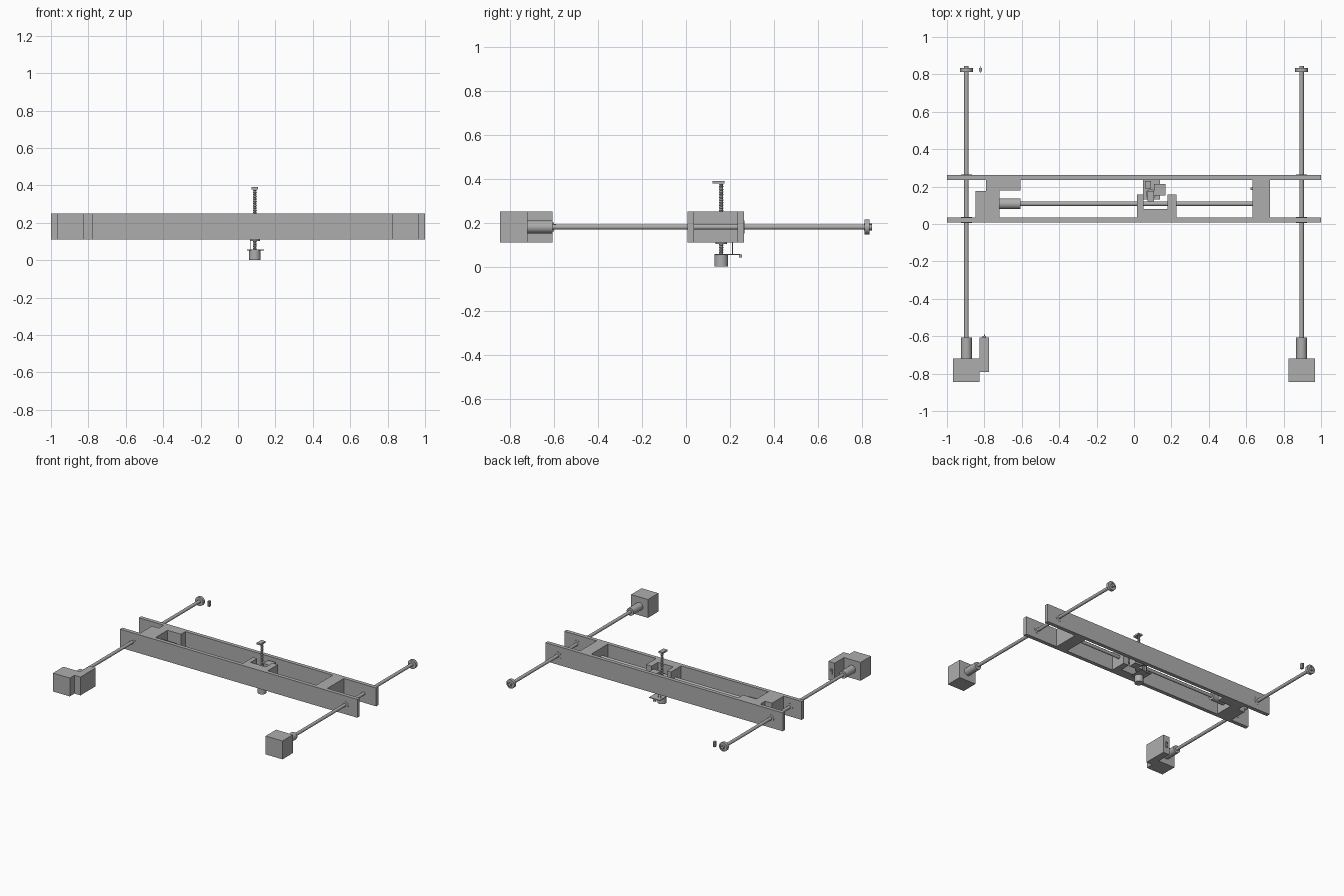
import bpy, bmesh, math
from mathutils import Matrix, Vector

old = bpy.data.objects.get("Cube")
if old:
    bpy.data.objects.remove(old, do_unlink=True)

grey = bpy.data.materials.new("plain grey")
grey.use_nodes = True
grey.diffuse_color = (0.42, 0.42, 0.42, 1)
grey.node_tree.nodes["Principled BSDF"].inputs["Base Color"].default_value = grey.diffuse_color

LOW, HIGH, MID = 0.11, 0.25, 0.18      # frame bottom, top and axle height
FRONT, BACK = 0.036, 0.234             # inner faces of the two beams


def finish(bm, name, smooth=False):
    bmesh.ops.recalc_face_normals(bm, faces=bm.faces)
    mesh = bpy.data.meshes.new(name)
    bm.to_mesh(mesh)
    bm.free()
    mesh.materials.append(grey)
    ob = bpy.data.objects.new(name, mesh)
    bpy.context.collection.objects.link(ob)
    if smooth:
        bpy.ops.object.select_all(action='DESELECT')
        ob.select_set(True)
        bpy.context.view_layer.objects.active = ob
        bpy.ops.object.shade_smooth_by_angle(angle=math.radians(35))
    return ob


def prism(name, outline, z0=LOW, z1=HIGH):
    """Extrude an outline in the ground plane upwards."""
    bm = bmesh.new()
    face = bm.faces.new([bm.verts.new((x, y, z0)) for x, y in outline])
    top = bmesh.ops.extrude_face_region(bm, geom=[face])["geom"]
    verts = [v for v in top if isinstance(v, bmesh.types.BMVert)]
    bmesh.ops.translate(bm, verts=verts, vec=(0, 0, z1 - z0))
    return finish(bm, name)


def box(name, x0, x1, y0, y1, z0=LOW, z1=HIGH):
    return prism(name, [(x0, y0), (x1, y0), (x1, y1), (x0, y1)], z0, z1)


def lathe(name, axis, origin, profile, sides=32):
    """Turn (radius, distance) points around an axis through the origin point."""
    turn = Vector((0, 0, 1)).rotation_difference(Vector(axis)).to_matrix().to_4x4()
    place = Matrix.Translation(origin) @ turn
    bm = bmesh.new()
    rings = []
    for r, d in profile:
        rings.append([bm.verts.new(place @ Vector((r * math.cos(a), r * math.sin(a), d)))
                      for a in (2 * math.pi * i / sides for i in range(sides))])
    for a, b in zip(rings, rings[1:]):
        for i in range(sides):
            j = (i + 1) % sides
            bm.faces.new((a[i], a[j], b[j], b[i]))
    bm.faces.new(rings[0])
    bm.faces.new(rings[-1])
    return finish(bm, name, True)


def rod(name, axis, origin, r, d0, d1):
    return lathe(name, axis, origin, [(r, d0), (r, d1)])


# Long twin beams
box("front_beam", -1, 1, 0.007, FRONT)
box("back_beam", -1, 1, BACK, 0.263)

# Side drives: motor, coupling, axle, end bearing and beam nuts
for side, s in (("right", -1), ("left", 1)):
    x = s * 0.896
    at = (x, 0, MID)
    box(side + "_motor", x - 0.071, x + 0.071, -0.846, -0.72)
    rod(side + "_coupling", (0, 1, 0), at, 0.029, -0.72, -0.607)
    rod(side + "_axle", (0, 1, 0), at, 0.012, -0.61, 0.846)
    lathe(side + "_end_bearing", (0, 1, 0), at,
          [(0.012, 0.80 + 0.012), (0.034, 0.812), (0.034, 0.834),
           (0.024, 0.834), (0.024, 0.831), (0.012, 0.831)])
    for label, y0, y1 in (("front", 0.006, FRONT), ("back", BACK, 0.264)):
        rod(side + "_" + label + "_nut", (0, 1, 0), at, 0.029, y0, y1 + 0.001)

# Bracket beside the right motor, with its limit switch
box("switch_bracket", -0.827, -0.774, -0.79, -0.607)
box("bracket_switch", -0.81, -0.792, -0.607, -0.60, 0.16, 0.20)
rod("bracket_switch_pin", (0, 1, 0), (-0.80, 0, 0.19), 0.003, -0.60, -0.59)

# Small loose switch near the right end bearing
box("end_switch", -0.829, -0.812, 0.815, 0.835, 0.16, 0.20)
for z in (0.167, 0.18, 0.193):
    rod("end_switch_pin", (0, 1, 0), (-0.82, 0, z), 0.002, 0.808, 0.846)

# Cross drive: stepped motor block, coupling, axle and far bearing block
prism("cross_motor_block", [(-0.848, FRONT), (-0.72, FRONT), (-0.72, 0.18), (-0.606, 0.18),
                            (-0.606, BACK), (-0.79, BACK), (-0.79, 0.176), (-0.848, 0.176)])
rod("cross_coupling", (1, 0, 0), (0, 0.108, MID), 0.029, -0.72, -0.607)
rod("cross_axle", (1, 0, 0), (0, 0.108, MID), 0.012, -0.61, 0.64)
box("far_bearing_block", 0.634, 0.728, FRONT, BACK)
box("far_switch", 0.622, 0.634, 0.182, 0.194, 0.165, 0.195)

# Sliding carriage wrapped around the cross axle
prism("carriage", [(0.016, FRONT), (0.226, FRONT), (0.226, 0.158), (0.18, 0.158),
                   (0.18, 0.08), (0.05, 0.08), (0.05, 0.158), (0.016, 0.158)])

# Vertical drive: threaded screw, cap, nut, motor and its plate
cx, cy = 0.09, 0.16
pitch = 0.012
thread = []
for i in range(28):
    thread += [(0.007, 0.045 + i * pitch), (0.0105, 0.045 + (i + 0.5) * pitch)]
lathe("lift_screw", (0, 0, 1), (cx, cy, 0), thread, 16)
box("screw_cap", cx - 0.017, cx + 0.017, 0.12, 0.176, 0.377, 0.39)
rod("lift_nut", (0, 0, 1), (cx, cy, 0), 0.027, 0.102, 0.16)
rod("lift_motor", (0, 0, 1), (cx, cy, 0), 0.031, 0, 0.055)
box("lift_plate", 0.048, 0.139, 0.13, 0.245, 0.053, 0.058)
box("lift_plate_hook", 0.08, 0.10, 0.24, 0.255, 0.042, 0.054)
box("lift_guide", 0.107, 0.168, 0.152, 0.214, LOW, 0.23)
box("lift_switch", 0.06, 0.09, 0.19, 0.23, 0.13, 0.20)
for x in (0.065, 0.085):
    rod("lift_pin", (0, 0, 1), (x, 0.212, 0), 0.002, 0.055, 0.14)
